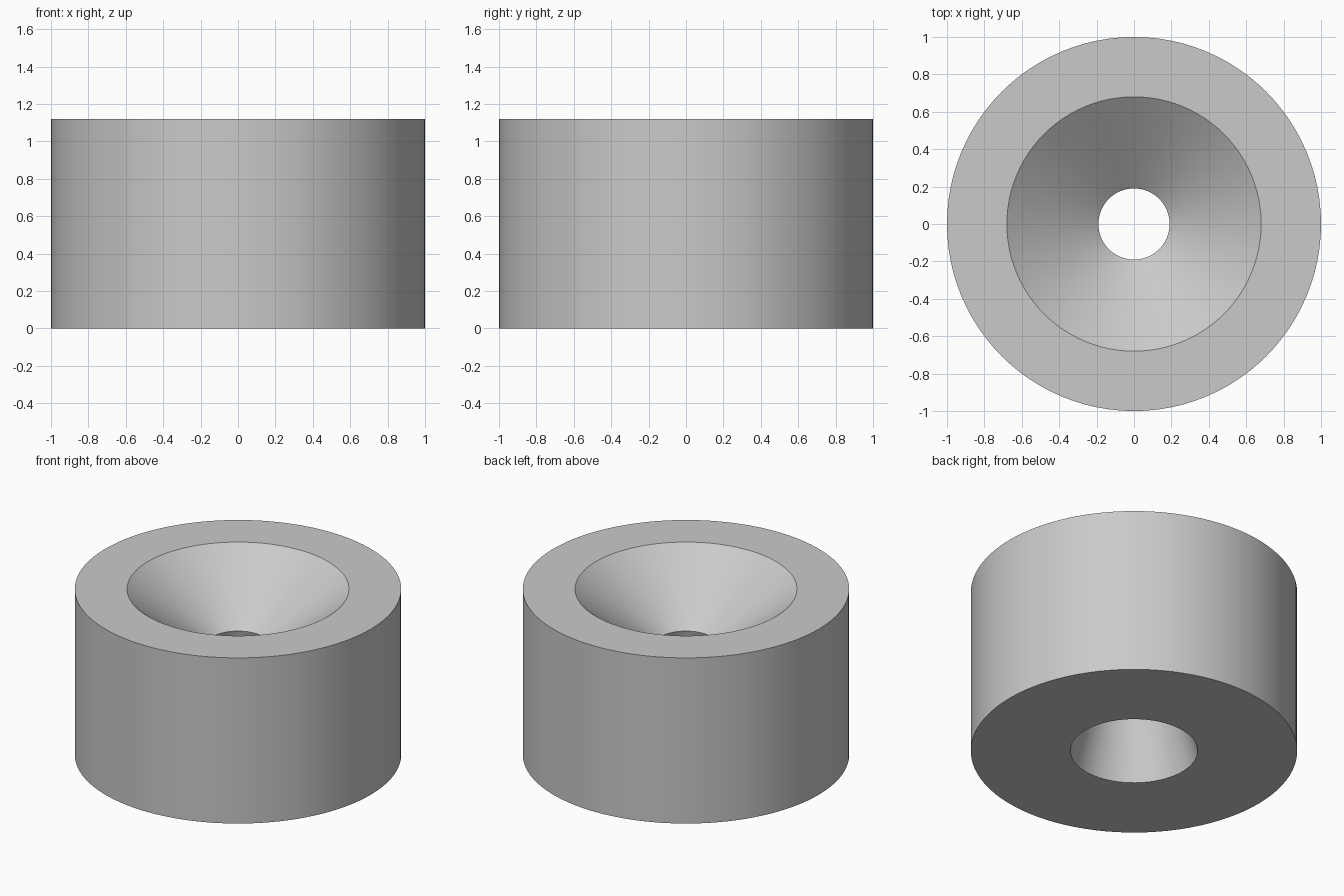
import bpy
import bmesh
import math

cube = bpy.data.objects.get("Cube")
if cube:
    bpy.data.objects.remove(cube, do_unlink=True)

SIDES = 96
HEIGHT = 1.12

# Plain grey material
grey = bpy.data.materials.new("plain_grey")
grey.use_nodes = True
colour = (0.59, 0.59, 0.59, 1.0)
grey.diffuse_color = colour
grey.node_tree.nodes["Principled BSDF"].inputs["Base Color"].default_value = colour

# Closed cross-section (radius, height): outer wall, top rim, deep countersink,
# narrow throat, flared lower bore
profile = [
    (1.0, 0.0),
    (1.0, HEIGHT),
    (0.68, HEIGHT),
    (0.19, HEIGHT * 2 / 3),
    (0.39, 0.0),
]

# Revolve the section into a ring
bm = bmesh.new()
rings = []
for radius, z in profile:
    ring = []
    for i in range(SIDES):
        a = 2 * math.pi * i / SIDES
        ring.append(bm.verts.new((radius * math.cos(a), radius * math.sin(a), z)))
    rings.append(ring)
for k, lower in enumerate(rings):
    upper = rings[(k + 1) % len(rings)]
    for i in range(SIDES):
        j = (i + 1) % SIDES
        bm.faces.new((lower[i], lower[j], upper[j], upper[i]))
bmesh.ops.recalc_face_normals(bm, faces=bm.faces)

mesh = bpy.data.meshes.new("countersunk_spacer")
bm.to_mesh(mesh)
bm.free()
mesh.materials.append(grey)
spacer = bpy.data.objects.new("countersunk_spacer", mesh)
bpy.context.collection.objects.link(spacer)

# Smooth walls with crisp rims
bpy.ops.object.select_all(action="DESELECT")
spacer.select_set(True)
bpy.context.view_layer.objects.active = spacer
bpy.ops.object.shade_smooth_by_angle(angle=math.radians(30))
